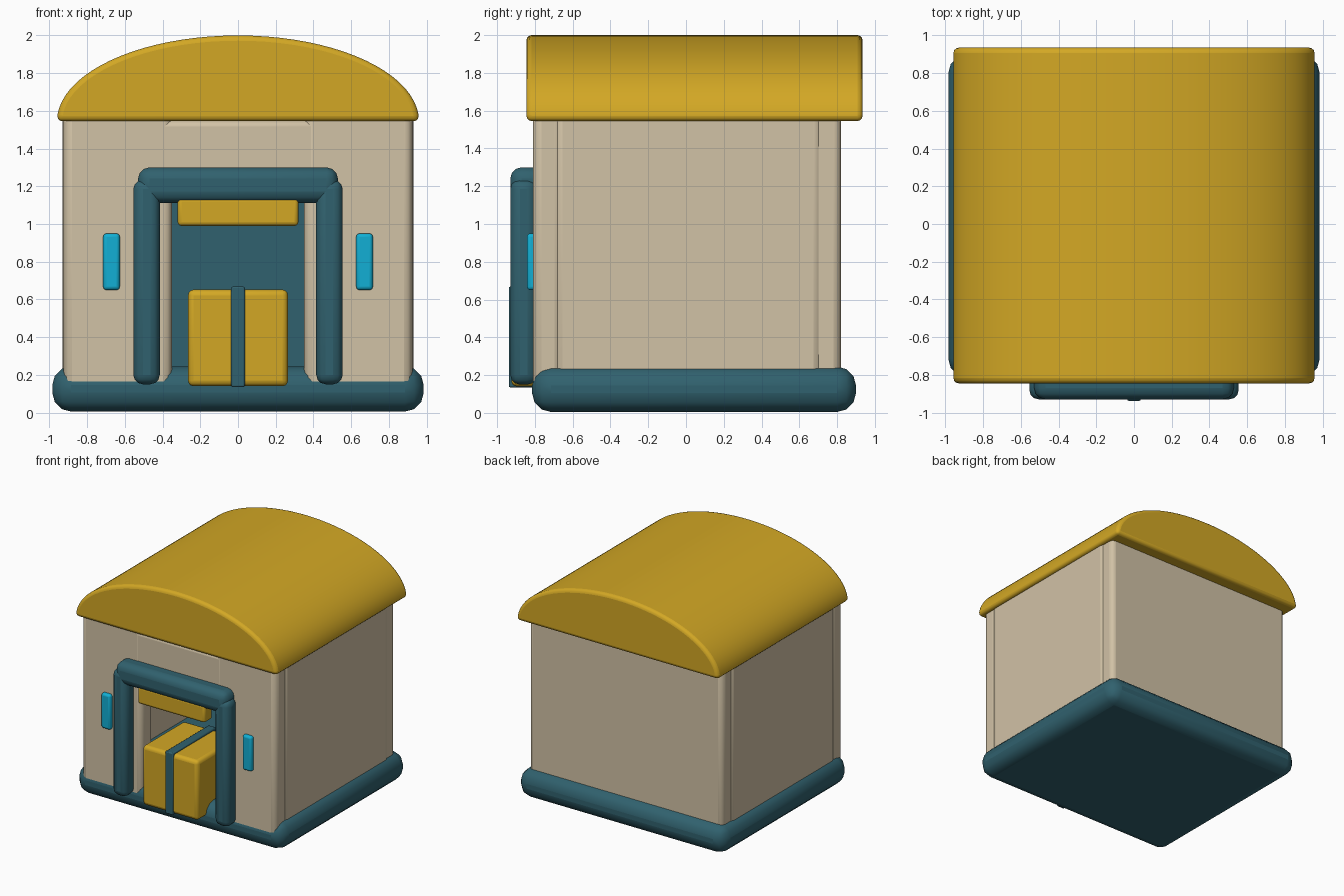
import bpy, bmesh, math

if "Cube" in bpy.data.objects:
    bpy.data.objects.remove(bpy.data.objects["Cube"])


def material(name, rgb):
    m = bpy.data.materials.new(name)
    m.diffuse_color = (*rgb, 1)
    m.use_nodes = True
    m.node_tree.nodes["Principled BSDF"].inputs["Base Color"].default_value = m.diffuse_color
    return m


GOLD = material("gold", (0.65, 0.39, 0.018))
BEIGE = material("beige", (0.64, 0.54, 0.38))
TEAL = material("teal", (0.030, 0.120, 0.156))
CYAN = material("cyan", (0.006, 0.43, 0.66))


def finish(name, bm, mat, bevel, segments, smooth):
    bmesh.ops.recalc_face_normals(bm, faces=bm.faces[:])
    mesh = bpy.data.meshes.new(name)
    bm.to_mesh(mesh)
    bm.free()
    mesh.materials.append(mat)
    ob = bpy.data.objects.new(name, mesh)
    bpy.context.collection.objects.link(ob)
    mod = ob.modifiers.new("rounded_edges", "BEVEL")
    mod.width, mod.segments = bevel, segments
    mod.limit_method, mod.angle_limit = "ANGLE", math.radians(40)
    bpy.ops.object.select_all(action="DESELECT")
    ob.select_set(True)
    bpy.context.view_layer.objects.active = ob
    bpy.ops.object.shade_smooth_by_angle(angle=math.radians(smooth))
    return ob


def box(name, x, y, z, mat, bevel=0.03, segments=3):
    """Rounded box given by its low and high limits on each axis."""
    bm = bmesh.new()
    bmesh.ops.create_cube(bm, size=1)
    for v in bm.verts:
        v.co = [lim[0] if c < 0 else lim[1] for c, lim in zip(v.co, (x, y, z))]
    return finish(name, bm, mat, bevel, segments, 35)


# Plinth
box("base", (-0.985, 0.985), (-0.815, 0.90), (0.005, 0.245), TEAL, 0.1)

# Walls around a hollow interior, open at the front
box("back_wall", (-0.92, 0.92), (0.66, 0.82), (0.12, 1.62), BEIGE, 0.04)
box("front_lintel", (-0.42, 0.42), (-0.808, -0.65), (1.12, 1.548), BEIGE, 0.03)
box("back_panel", (-0.6, 0.6), (0.62, 0.68), (0.2, 1.4), TEAL, 0.02)
for side, s in (("left", -1), ("right", 1)):
    def span(a, b):
        return tuple(sorted((s * a, s * b)))
    box(side + "_wall", span(0.77, 0.93), (-0.70, 0.72), (0.12, 1.60), BEIGE, 0.045)
    box(side + "_front_wall", span(0.35, 0.925), (-0.81, -0.65), (0.10, 1.60), BEIGE, 0.045)
    # Doorway posts and wall lamps
    box(side + "_door_post", span(0.415, 0.555), (-0.93, -0.79), (0.15, 1.235), TEAL, 0.05)
    box(side + "_lamp", span(0.627, 0.715), (-0.842, -0.79), (0.65, 0.95), CYAN, 0.018)

# Doorway top and sign
box("door_top_beam", (-0.53, 0.53), (-0.93, -0.74), (1.112, 1.30), TEAL, 0.06)
box("sign", (-0.32, 0.32), (-0.91, -0.80), (0.99, 1.14), GOLD, 0.02)

# Parcel with a strap
box("parcel", (-0.265, 0.265), (-0.925, -0.36), (0.14, 0.652), GOLD, 0.03)
box("parcel_strap", (-0.036, 0.036), (-0.938, -0.347), (0.135, 0.668), TEAL, 0.008, 2)

# Vaulted roof: half ellipse swept along y
bm = bmesh.new()
N = 40
front = []
for i in range(N + 1):
    a = math.pi * i / N
    front.append(bm.verts.new((0.96 * math.cos(a), -0.845, 1.545 + 0.455 * math.sin(a))))
face = bm.faces.new(front)
geom = bmesh.ops.extrude_face_region(bm, geom=[face])["geom"]
moved = [g for g in geom if isinstance(g, bmesh.types.BMVert)]
bmesh.ops.translate(bm, vec=(0, 1.78, 0), verts=moved)
finish("roof", bm, GOLD, 0.028, 3, 35)
